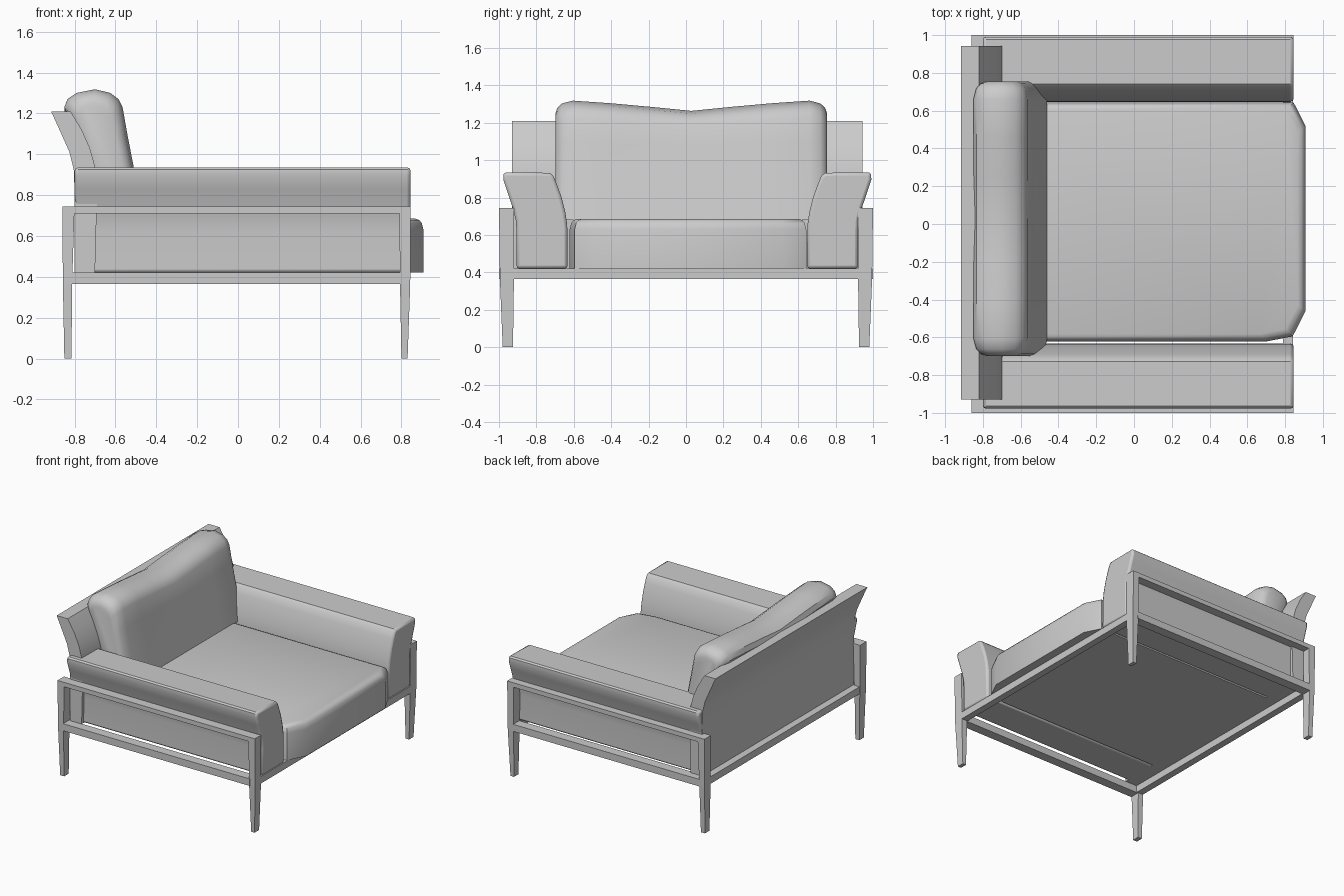
import bpy, bmesh, math
from mathutils import Vector

if "Cube" in bpy.data.objects:
    bpy.data.objects.remove(bpy.data.objects["Cube"])


def make(name, bm, bevel=0.0, segments=2, smooth=True, angle=40):
    """Turn a bmesh into a named object with optional bevel and smoothing."""
    bmesh.ops.recalc_face_normals(bm, faces=bm.faces)
    mesh = bpy.data.meshes.new(name)
    bm.to_mesh(mesh)
    bm.free()
    ob = bpy.data.objects.new(name, mesh)
    bpy.context.collection.objects.link(ob)
    if bevel:
        mod = ob.modifiers.new("bevel", 'BEVEL')
        mod.width, mod.segments = bevel, segments
        mod.limit_method, mod.angle_limit = 'ANGLE', math.radians(angle)
    if smooth:
        bpy.ops.object.select_all(action='DESELECT')
        ob.select_set(True)
        bpy.context.view_layer.objects.active = ob
        bpy.ops.object.shade_smooth_by_angle(angle=math.radians(35))
    return ob


def loft(rings):
    """Skin closed rings of points and cap both ends."""
    bm = bmesh.new()
    vs = [[bm.verts.new(p) for p in r] for r in rings]
    n = len(vs[0])
    for a, b in zip(vs, vs[1:]):
        for i in range(n):
            j = (i + 1) % n
            bm.faces.new((a[i], a[j], b[j], b[i]))
    bm.faces.new(vs[0][::-1])
    bm.faces.new(vs[-1])
    return bm


def rect(x0, x1, y0, y1, z):
    return [(x0, y0, z), (x1, y0, z), (x1, y1, z), (x0, y1, z)]


def box(name, x0, x1, y0, y1, z0, z1):
    return make(name, loft([rect(x0, x1, y0, y1, z0), rect(x0, x1, y0, y1, z1)]), smooth=False)


# Arm cross-section in y, z
ARM = [(0.64, 0.42), (0.642, 0.65), (0.652, 0.72), (0.672, 0.80), (0.697, 0.87),
       (0.716, 0.915), (0.735, 0.932), (0.97, 0.935), (0.982, 0.925), (0.984, 0.895),
       (0.962, 0.83), (0.935, 0.75), (0.917, 0.68), (0.913, 0.62), (0.913, 0.42)]

for s, side in ((-1, "near"), (1, "far")):
    # Upholstered arm
    ring = [(s * y + 0.007, z) for y, z in ARM]
    make(side + "_arm", loft([[(x, y, z) for y, z in ring] for x in (-0.80, 0.845)]),
         bevel=0.016, angle=50)
    # Side rails
    y0, y1 = sorted((s * 0.925, s * 1.0))
    box(side + "_upper_rail", -0.81, 0.80, y0, y1, 0.71, 0.745)
    box(side + "_lower_rail", -0.815, 0.80, y0, y1, 0.365, 0.42)
    # Tapered legs
    for end, top, mid, foot in (("back", (-0.86, -0.80), (-0.857, -0.812), (-0.85, -0.815)),
                                ("front", (0.79, 0.845), (0.793, 0.843), (0.80, 0.83))):
        rings = []
        for (x0, x1), a, b, z in ((foot, 0.925, 0.98, 0), (mid, 0.92, 0.995, 0.365),
                                  (top, 0.92, 1.0, 0.745)):
            ya, yb = sorted((s * a, s * b))
            rings.append(rect(x0, x1, ya, yb, z))
        make(f"{side}_{end}_leg", loft(rings), smooth=False)

# Cross rails of the base
box("front_rail", 0.79, 0.843, -0.93, 0.93, 0.365, 0.42)
box("back_rail", -0.855, -0.80, -0.93, 0.93, 0.365, 0.42)

# Back panel, flaring backwards at the top
BACK = [(-0.80, 0.42), (-0.70, 0.42), (-0.69, 0.80), (-0.70, 0.94), (-0.725, 1.03),
        (-0.765, 1.12), (-0.82, 1.21), (-0.915, 1.21), (-0.865, 1.10),
        (-0.825, 1.01), (-0.803, 0.92), (-0.80, 0.80)]
make("back_panel", loft([[(x, y, z) for x, z in BACK] for y in (-0.93, 0.943)]))

# Seat cushion with clipped front corners and soft top edge
SEAT = [(-0.70, -0.622), (0.70, -0.622), (0.84, -0.595), (0.908, -0.46),
        (0.908, 0.52), (0.845, 0.643), (-0.70, 0.643)]
c = Vector((0.1, 0.01))
rings = []
for z, inset in ((0.42, 0), (0.63, 0), (0.662, 0.008), (0.678, 0.02), (0.685, 0.04)):
    rings.append([(c.x + (x - c.x) * (1 - inset / 0.8), c.y + (y - c.y) * (1 - inset / 0.63), z)
                  for x, y in SEAT])
make("seat_cushion", loft(rings))

# Back cushion: leaning section swept across, dipped in the middle, rounded ends
CUSHION = [(-0.69, 0.68), (-0.46, 0.68), (-0.484, 0.80), (-0.513, 0.95), (-0.542, 1.10),
           (-0.565, 1.23), (-0.585, 1.27), (-0.625, 1.30), (-0.70, 1.318), (-0.79, 1.30),
           (-0.835, 1.27), (-0.85, 1.23), (-0.80, 1.10), (-0.74, 0.95), (-0.71, 0.80)]
rings = []
half, mid_y = 0.727, 0.028
for t in (-1, -0.985, -0.95, -0.87, -0.6, -0.3, 0, 0.3, 0.6, 0.87, 0.95, 0.985, 1):
    edge = {1: 0.07, 0.985: 0.04, 0.95: 0.015}.get(abs(t), 0)
    dip = 0.055 * max(0, 1 - abs(t) / 0.87) ** 1.2
    ring = []
    for x, z in CUSHION:
        k = (z - 0.68) / 0.64
        centre = -0.575 - 0.135 * k
        ring.append((centre + (x - centre) * (1 - edge / 0.16),
                     mid_y + half * t, z - (edge + dip) * k ** 2))
    rings.append(ring)
make("back_cushion", loft(rings))
